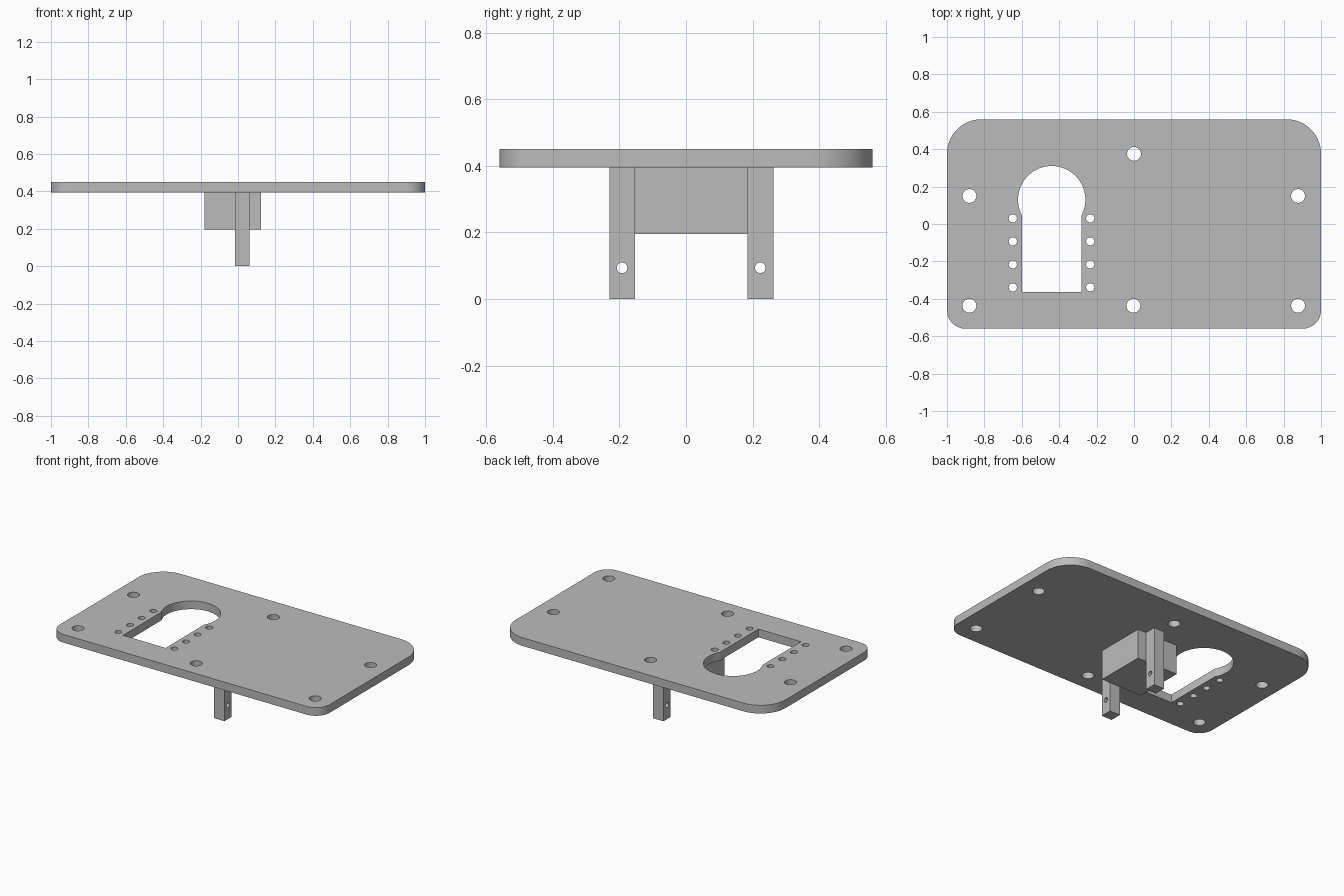
import bpy, math
from mathutils import Matrix, Euler

cube = bpy.data.objects.get("Cube")
if cube:
    bpy.data.objects.remove(cube, do_unlink=True)

grey = bpy.data.materials.new("plain grey")
grey.use_nodes = True
colour = (0.5, 0.5, 0.5, 1)
grey.diffuse_color = colour
grey.node_tree.nodes["Principled BSDF"].inputs["Base Color"].default_value = colour


def arc(cx, cy, r, start, end, steps):
    angles = [math.radians(start + (end - start) * i / steps) for i in range(steps + 1)]
    return [(cx + r * math.cos(a), cy + r * math.sin(a)) for a in angles]


def circle(cx, cy, r, steps=32):
    return arc(cx, cy, r, 0, 360, steps)[:-1]


def rect(x0, y0, x1, y1):
    return [(x0, y0), (x1, y0), (x1, y1), (x0, y1)]


def extrude(name, loops, thickness, matrix):
    """Fill an outline with holes, thicken it and place it as a mesh."""
    curve = bpy.data.curves.new(name, 'CURVE')
    curve.dimensions = '2D'
    curve.fill_mode = 'BOTH'
    curve.extrude = thickness / 2
    for loop in loops:
        spline = curve.splines.new('POLY')
        spline.points.add(len(loop) - 1)
        for point, (x, y) in zip(spline.points, loop):
            point.co = (x, y, 0, 1)
        spline.use_cyclic_u = True
    obj = bpy.data.objects.new(name, curve)
    bpy.context.collection.objects.link(obj)
    bpy.ops.object.select_all(action='DESELECT')
    bpy.context.view_layer.objects.active = obj
    obj.select_set(True)
    bpy.ops.object.convert(target='MESH')
    obj = bpy.context.object
    obj.name = name
    obj.data.transform(matrix)
    # Weld the caps to the walls
    bpy.ops.object.mode_set(mode='EDIT')
    bpy.ops.mesh.select_all(action='SELECT')
    bpy.ops.mesh.remove_doubles(threshold=0.0001)
    bpy.ops.mesh.normals_make_consistent(inside=False)
    bpy.ops.object.mode_set(mode='OBJECT')
    obj.data.materials.clear()
    obj.data.materials.append(grey)
    bpy.ops.object.shade_smooth_by_angle(angle=math.radians(30))
    return obj


# Plate outline: wide back corners, tight front corners
W, D, BACK, FRONT = 1.0, 0.56, 0.185, 0.1
outline = (arc(W - BACK, D - BACK, BACK, 0, 90, 16)
           + arc(BACK - W, D - BACK, BACK, 90, 180, 16)
           + arc(FRONT - W, FRONT - D, FRONT, 180, 270, 12)
           + arc(W - FRONT, FRONT - D, FRONT, 270, 360, 12))

# Keyhole opening: round end running into a straight slot
kx, ky, kr, half = -0.44, 0.13, 0.18, 0.158
neck = math.degrees(math.acos(half / kr))
keyhole = arc(kx, ky, kr, -neck, 180 + neck, 48) + [(kx - half, -0.363), (kx + half, -0.363)]

# Mounting holes and the two rows of small holes beside the slot
holes = [circle(x, y, 0.037) for x in (-0.88, 0.877) for y in (0.15, -0.437)]
holes += [circle(0, 0.375, 0.037), circle(-0.003, -0.437, 0.037)]
holes += [circle(x, 0.03 - 0.123 * i, 0.022, 24) for x in (-0.648, -0.234) for i in range(4)]
extrude("plate", [outline, keyhole] + holes, 0.055, Matrix.Translation((0, 0, 0.4225)))

# Block under the plate
extrude("block", [rect(-0.18, -0.152, 0.123, 0.185)], 0.2, Matrix.Translation((0, 0, 0.296)))

# Legs with a cross hole, profile drawn in the side plane
side = Matrix.Translation((0.022, 0, 0)) @ Euler((math.pi / 2, 0, math.pi / 2)).to_matrix().to_4x4()
for name, y0 in (("front_leg", -0.23), ("back_leg", 0.185)):
    extrude(name, [rect(y0, 0, y0 + 0.077, 0.396), circle(y0 + 0.038, 0.094, 0.016, 24)], 0.077, side)
